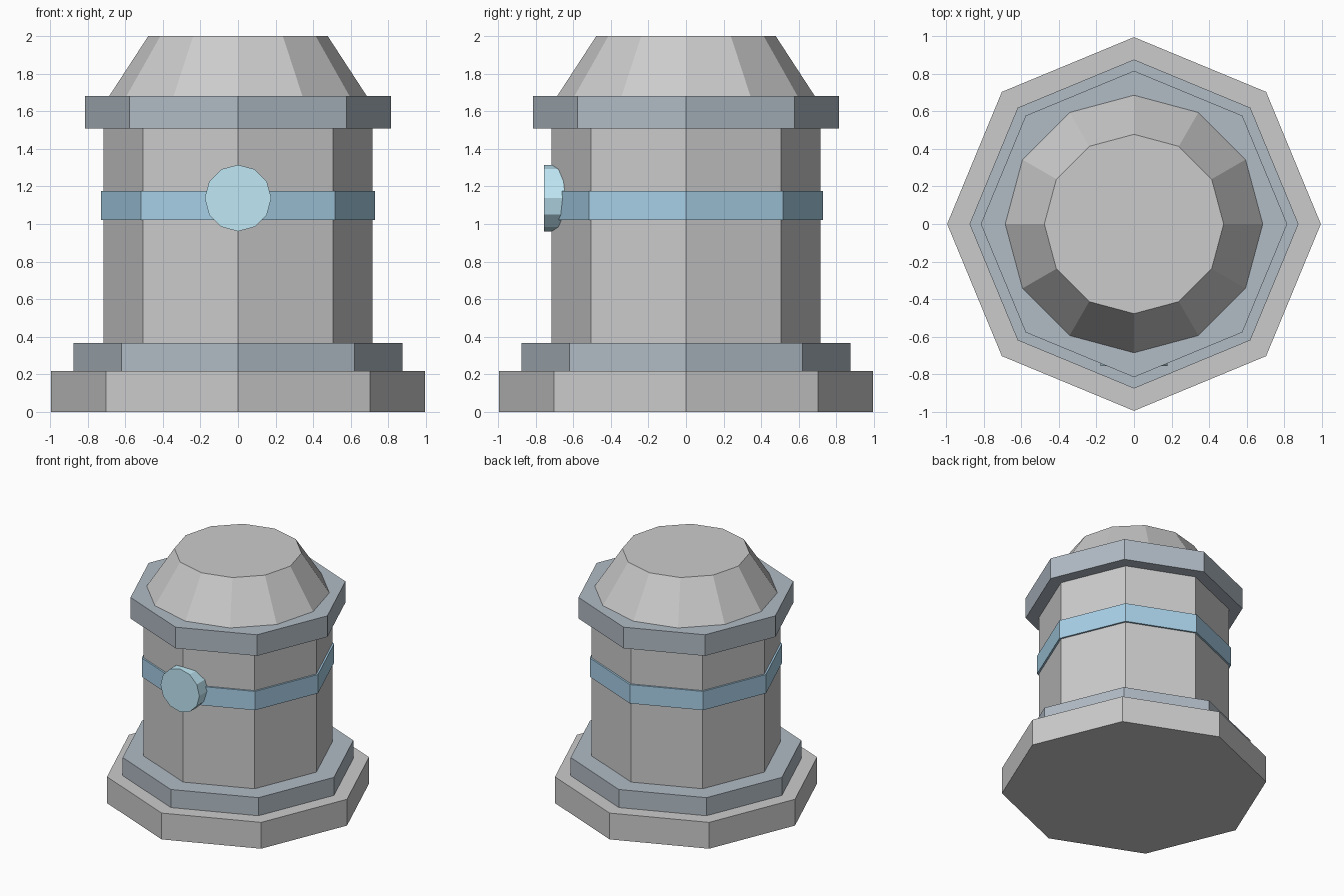
import bpy, math

if "Cube" in bpy.data.objects:
    bpy.data.objects.remove(bpy.data.objects["Cube"])


def material(name, rgb):
    m = bpy.data.materials.new(name)
    m.diffuse_color = (*rgb, 1)
    m.use_nodes = True
    m.node_tree.nodes["Principled BSDF"].inputs["Base Color"].default_value = m.diffuse_color
    return m


def prism(name, sides, r1, r2, z0, z1, mat=None):
    """Flat-sided drum or frustum with its corners on the axes."""
    bpy.ops.mesh.primitive_cone_add(vertices=sides, radius1=r1, radius2=r2,
                                    depth=z1 - z0, location=(0, 0, (z0 + z1) / 2))
    ob = bpy.context.object
    ob.name = name
    if mat:
        ob.data.materials.append(mat)
    return ob


slate = material("slate", (0.44, 0.50, 0.56))
blue = material("blue", (0.39, 0.63, 0.80))
light_blue = material("light_blue", (0.53, 0.81, 0.92))

# Stepped octagonal base, shaft, band and collar
prism("base", 8, 0.994, 0.994, 0.0, 0.217)
prism("base_step", 8, 0.875, 0.875, 0.217, 0.366, slate)
prism("shaft", 8, 0.715, 0.715, 0.366, 1.507)
prism("band", 8, 0.73, 0.73, 1.02, 1.175, blue)
prism("collar", 8, 0.815, 0.815, 1.507, 1.681, slate)

# Twelve-sided tapered cap
prism("cap", 12, 0.685, 0.477, 1.681, 2.0)

# Round button on the front, sunk into the shaft
button = prism("button", 12, 0.177, 0.177, 0, 0.12, light_blue)
button.rotation_euler = (math.pi / 2, 0, 0)
button.location = (0, -0.696, 1.138)
